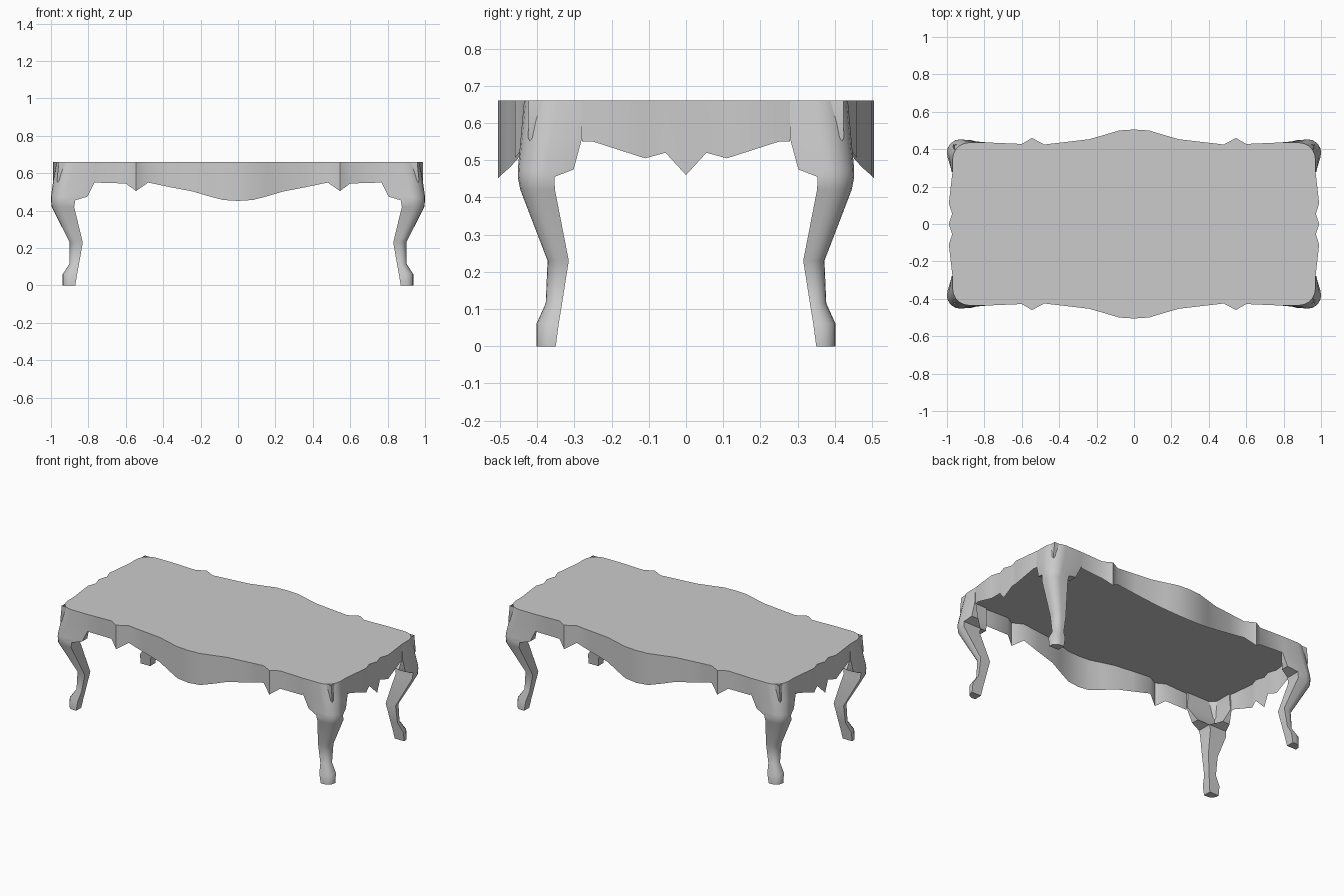
import bpy
import bmesh
from math import sin, cos, pi

cube = bpy.data.objects.get("Cube")
if cube:
    bpy.data.objects.remove(cube, do_unlink=True)

grey = bpy.data.materials.new("plain grey")
grey.use_nodes = True
colour = (0.6, 0.6, 0.6, 1)
grey.diffuse_color = colour
grey.node_tree.nodes["Principled BSDF"].inputs["Base Color"].default_value = colour

TOP = 0.66
ARC = 5


def leg_ring(z, x1, y1, r, wx, wy, depth, back):
    """Section of a corner leg: rounded outer corner, two wings, square inner corner."""
    ring = [(x1 - wx, y1 - back, z)]
    for i in range(ARC + 1):
        a = pi / 2 * (1 - i / ARC)
        rx, ry = min(r, wx * 0.8), min(r, wy * 0.8)
        ring.append((x1 - rx + rx * cos(a), y1 - ry + ry * sin(a), z))
    dx, dy = min(wx, depth), min(wy, depth)
    ring += [(x1 - back, y1 - wy, z), (x1 - dx, y1 - wy, z),
             (x1 - dx, y1 - dy, z), (x1 - wx, y1 - dy, z)]
    return ring


def finish(name, bm, smooth=True):
    """Turn a quarter into a whole part, mirrored in x and y."""
    bmesh.ops.remove_doubles(bm, verts=bm.verts, dist=0.0005)
    mesh = bpy.data.meshes.new(name)
    bm.to_mesh(mesh)
    bm.free()
    mesh.materials.append(grey)
    ob = bpy.data.objects.new(name, mesh)
    bpy.context.collection.objects.link(ob)
    if smooth:
        bpy.ops.object.select_all(action='DESELECT')
        ob.select_set(True)
        bpy.context.view_layer.objects.active = ob
        bpy.ops.object.shade_smooth_by_angle(angle=0.7)
    mirror = ob.modifiers.new("mirror", 'MIRROR')
    mirror.use_axis = (True, True, False)
    return ob


# Leg sections: z, outer x, outer y, corner radius, wing x, wing y, depth, wing setback
sections = [
    (TOP, 0.97, 0.435, 0.09, 0.205, 0.155, 0.012, 0),
    (0.56, 0.988, 0.444, 0.085, 0.225, 0.165, 0.02, 0.012),
    (0.475, 1, 0.452, 0.075, 0.195, 0.15, 0.07, 0.02),
    (0.455, 1, 0.452, 0.07, 0.13, 0.098, 0.13, 0.004),
    (0.42, 0.996, 0.445, 0.06, 0.12, 0.093, 0.13, 0),
    (0.23, 0.9, 0.372, 0.04, 0.07, 0.057, 0.13, 0),
    (0.115, 0.902, 0.377, 0.035, 0.052, 0.044, 0.13, 0),
    (0.06, 0.937, 0.402, 0.045, 0.077, 0.06, 0.13, 0),
    (0, 0.937, 0.402, 0.045, 0.067, 0.052, 0.13, 0),
]
rings = [leg_ring(*s) for s in sections]

# Legs with bracketed knees
bm = bmesh.new()
loops = [[bm.verts.new(p) for p in ring] for ring in rings]
n = len(loops[0])
for up, low in zip(loops, loops[1:]):
    for i in range(n):
        j = (i + 1) % n
        bm.faces.new((up[i], up[j], low[j], low[i]))
bm.faces.new(loops[-1])
finish("legs", bm)

# Apron outline: x, y and the height of the scalloped lower edge
corner = rings[0][:ARC + 3]
long_side = [(0, 0.505, 0.452), (0.08, 0.5, 0.457), (0.16, 0.476, 0.478),
             (0.24, 0.453, 0.502), (0.36, 0.439, 0.525), (0.48, 0.425, 0.55),
             (0.545, 0.46, 0.505), (0.6, 0.428, 0.545),
             (corner[0][0], corner[0][1], 0.55)]
short_side = [(corner[-1][0], corner[-1][1], 0.55), (0.974, 0.25, 0.55),
              (0.99, 0.11, 0.505), (0.972, 0.055, 0.52), (0.99, 0, 0.46)]

bm = bmesh.new()
for side in (long_side, short_side):
    top = [bm.verts.new((x, y, TOP)) for x, y, z in side]
    low = [bm.verts.new((x, y, z)) for x, y, z in side]
    for i in range(len(side) - 1):
        bm.faces.new((top[i], top[i + 1], low[i + 1], low[i]))
finish("apron", bm)

# Tabletop following the apron and the rounded corners
bm = bmesh.new()
outline = [(0, 0)] + [p[:2] for p in long_side + corner[1:-1] + short_side]
bm.faces.new([bm.verts.new((x, y, TOP)) for x, y in reversed(outline)])
finish("tabletop", bm, smooth=False)
